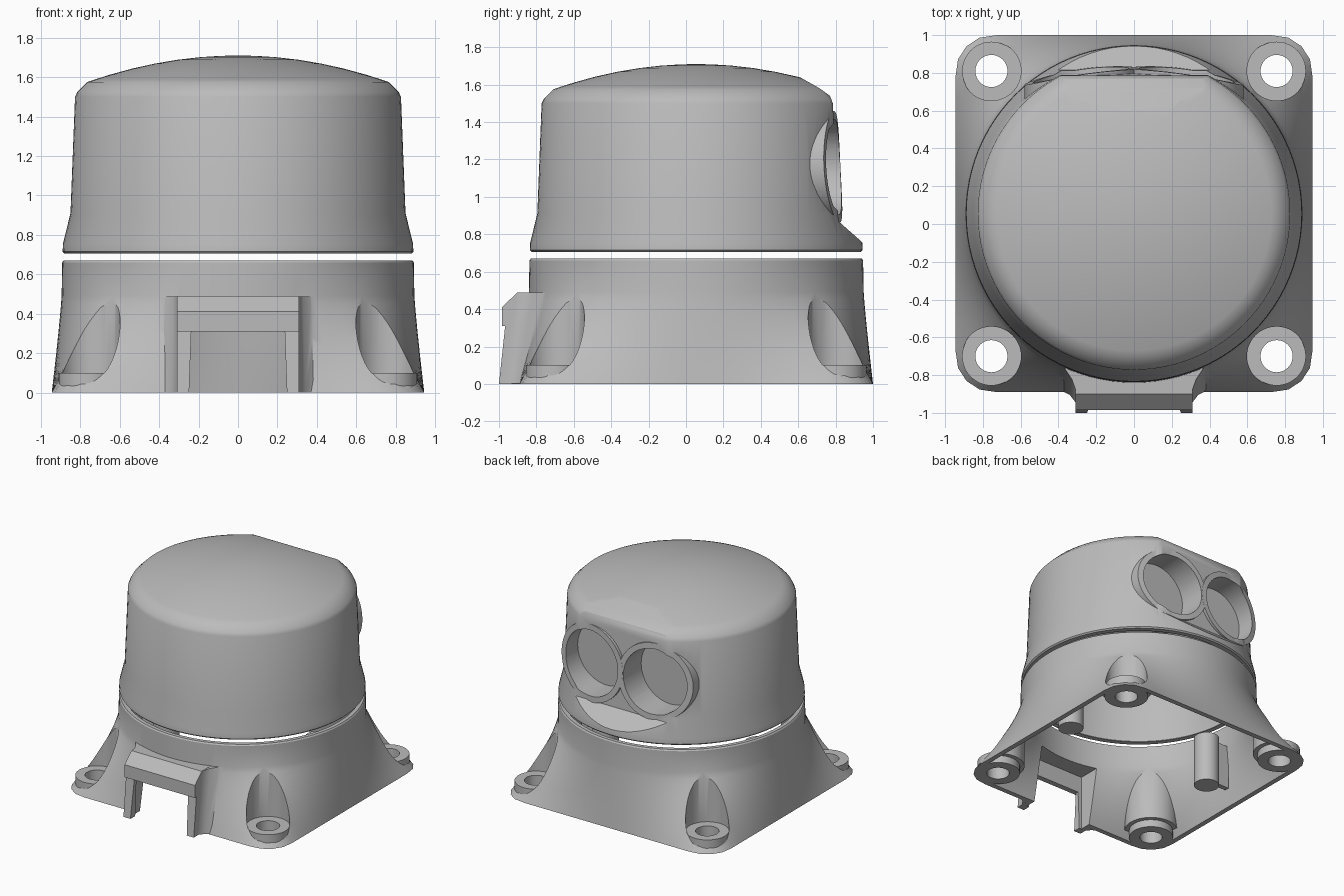
import bpy, bmesh
from math import sin, cos, tan, pi, sqrt, radians

cube = bpy.data.objects.get("Cube")
if cube:
    bpy.data.objects.remove(cube, do_unlink=True)

grey = bpy.data.materials.new("light grey plastic")
grey.use_nodes = True
tone = (0.5, 0.5, 0.5, 1)
grey.diffuse_color = tone
grey.node_tree.nodes["Principled BSDF"].inputs["Base Color"].default_value = tone

CY = 0.055      # y of the main axis
WALL = 0.04
SEG = 96


def loft(name, rings):
    """Closed solid through a list of equal-length point rings."""
    bm = bmesh.new()
    loops = [[bm.verts.new(p) for p in ring] for ring in rings]
    n = len(loops[0])
    for a, b in zip(loops, loops[1:]):
        for i in range(n):
            j = (i + 1) % n
            bm.faces.new((a[i], a[j], b[j], b[i]))
    bm.faces.new(loops[0])
    bm.faces.new(loops[-1])
    bmesh.ops.recalc_face_normals(bm, faces=bm.faces)
    mesh = bpy.data.meshes.new(name)
    bm.to_mesh(mesh)
    bm.free()
    mesh.materials.append(grey)
    obj = bpy.data.objects.new(name, mesh)
    bpy.context.collection.objects.link(obj)
    return obj


def circle(x, y, z, r, n=SEG):
    return [(x + r * cos(2 * pi * i / n), y + r * sin(2 * pi * i / n), z) for i in range(n)]


def cylinder(name, x, y, z0, z1, r, n=48):
    return loft(name, [circle(x, y, z0, r, n), circle(x, y, z1, r, n)])


def prism(name, profile, half):
    """Extrude a (y, z) profile across x."""
    return loft(name, [[(x, y, z) for y, z in profile] for x in (-half, half)])


def box(name, x0, x1, y0, y1, z0, z1):
    return loft(name, [[(x0, y0, z), (x1, y0, z), (x1, y1, z), (x0, y1, z)] for z in (z0, z1)])


def combine(target, tool, operation):
    """Apply a boolean and throw the tool away."""
    mod = target.modifiers.new("cut", 'BOOLEAN')
    mod.operation, mod.object, mod.solver = operation, tool, 'EXACT'
    bpy.context.view_layer.objects.active = target
    bpy.ops.object.modifier_apply(modifier=mod.name)
    bpy.data.objects.remove(tool, do_unlink=True)


def cut(target, tool):
    combine(target, tool, 'DIFFERENCE')


def join(target, tool):
    combine(target, tool, 'UNION')


def smooth(obj):
    bpy.ops.object.select_all(action='DESELECT')
    obj.select_set(True)
    bpy.context.view_layer.objects.active = obj
    bpy.ops.object.shade_smooth_by_angle(angle=radians(30))


# ---- Base: rounded square blending into a round collar ----
def square_radius(a, h, rc):
    a = a % (pi / 2)
    a = min(a, pi / 2 - a)
    c = h - rc
    if h * tan(a) <= c:
        return h / cos(a)
    d = c * (cos(a) + sin(a))
    return d + sqrt(max(d * d - 2 * c * c + rc * rc, 0))


def base_ring(z, t, inset):
    ease = 1 - (1 - t) ** 1.15
    ring = []
    for i in range(SEG):
        a = 2 * pi * i / SEG
        r = square_radius(a, 0.945 - inset, 0.2 - inset) * (1 - ease) + (0.895 - inset) * ease
        ring.append((r * cos(a), CY + r * sin(a), z))
    return ring


def base_solid(name, inset):
    rings = [base_ring(0.49 * k / 12, k / 12, inset) for k in range(13)]
    if inset:
        rings = [base_ring(-0.1, 0, inset)] + rings + [base_ring(0.8, 1, inset)]
    else:
        rings += [base_ring(0.66, 1, 0.003), base_ring(0.67, 1, 0.01)]
    return loft(name, rings)


corners = [(sx * 0.755, CY + sy * 0.755) for sx in (-1, 1) for sy in (-1, 1)]
base = base_solid("base_housing", 0)

# Cable port block on the front, with flared sides
join(base, prism("port_block", [(-0.7, 0), (-1, 0), (-0.967, 0.31), (-0.985, 0.31),
                                (-0.985, 0.41), (-0.9, 0.49), (-0.7, 0.49)], 0.31))
low = [(0.46, -0.82), (0.39, -0.88), (0.34, -0.905), (0.305, -0.95)]
high = [(0.44, -0.7), (0.37, -0.76), (0.33, -0.82), (0.305, -0.89)]


def mirrored(points, z):
    return [(x, y, z) for x, y in points] + [(-x, y, z) for x, y in reversed(points)]


join(base, loft("port_flare", [mirrored(low, 0.001), mirrored(high, 0.488)]))

# Hollow inside, leaving material around the corner screw pockets
cavity = base_solid("cavity", WALL)
for x, y in corners:
    cut(cavity, cylinder("boss", x, y, 0.06, 0.9, 0.2))
    cut(cavity, cylinder("foot", x, y, -0.2, 0.08, 0.165))
cut(base, cavity)
cut(base, box("port_hollow", -0.27, 0.27, -0.94, -0.6, -0.1, 0.45))
cut(base, loft("port_opening", [[(-w, -1.2, z), (w, -1.2, z), (w, -0.7, z), (-w, -0.7, z)]
                                for w, z in ((0.25, -0.05), (0.237, 0.31))]))

# Screw seats, pockets and holes
for x, y in corners:
    join(base, cylinder("seat", x, y, 0.002, 0.1, 0.155))
    cut(base, cylinder("pocket", x, y, 0.1, 0.9, 0.157))
    cut(base, cylinder("hole", x, y, -0.1, 0.3, 0.085))
smooth(base)

# Inner pegs with their wall ribs
for side, label in ((-1, "right"), (1, "left")):
    peg = cylinder(label + "_inner_peg", side * 0.67, CY, 0.09, 0.5, 0.095)
    x0, x1 = sorted((side * 0.67, side * 0.87))
    join(peg, box("rib", x0, x1, CY - 0.02, CY + 0.02, 0.13, 0.49))
    smooth(peg)

# ---- Head: turned cap with a shallow dome ----
side_profile = [(0.88, 0.705), (0.89, 0.715), (0.888, 0.755), (0.85, 0.91),
                (0.827, 1.5), (0.815, 1.525), (0.765, 1.575)]
dome = [(0.765 * k, 1.71 - 0.135 * k * k) for k in (0.95, 0.85, 0.7, 0.55, 0.4, 0.25, 0.12, 0.02)]
profile = side_profile + dome
head = loft("sensor_head", [circle(0, CY, z, r) for r, z in profile])
inner = [(0.85, 0.6)] + [(max(r - WALL, 0.01), z - (WALL if z > 1.4 else 0)) for r, z in profile]
hollow = loft("hollow", [circle(0, CY, z, r) for r, z in inner])


# Flattened back with a sloping ledge below it
def back_cutter(dy):
    points = [(0.45, 1.73), (0.715, 1.58), (0.77, 1.54), (0.785, 1.5), (0.815, 0.87),
              (0.945, 0.755), (1.3, 0.755), (1.3, 1.9), (0.45, 1.9)]
    return prism("back_cutter", [(y - dy, z) for y, z in points], 1.2)


cut(head, back_cutter(0))
cut(hollow, back_cutter(WALL))


# Twin round eye frames, their faces gently curved
def disc(cx, r, y=None):
    ring = []
    for i in range(64):
        a = 2 * pi * i / 64
        x, z = cx + r * cos(a), 1.16 + r * sin(a)
        face = 0.84 - 0.09 * (x / 0.585) ** 2 - 0.05 * (z - 0.88)
        ring.append((x, face if y is None else y, z))
    return ring


eyes = (-0.28, 0.28)
for cx in eyes:
    join(head, loft("frame", [disc(cx, 0.3, 0.56), disc(cx, 0.3), disc(cx, 0.15), disc(cx, 0.01)]))
    cut(hollow, loft("cup", [disc(cx, 0.3, 0.56), disc(cx, 0.3, 1.2)]))
cut(head, hollow)
for cx in eyes:
    cut(head, loft("eye_hole", [disc(cx, 0.255, 0.6), disc(cx, 0.255, 1.2)]))
smooth(head)
